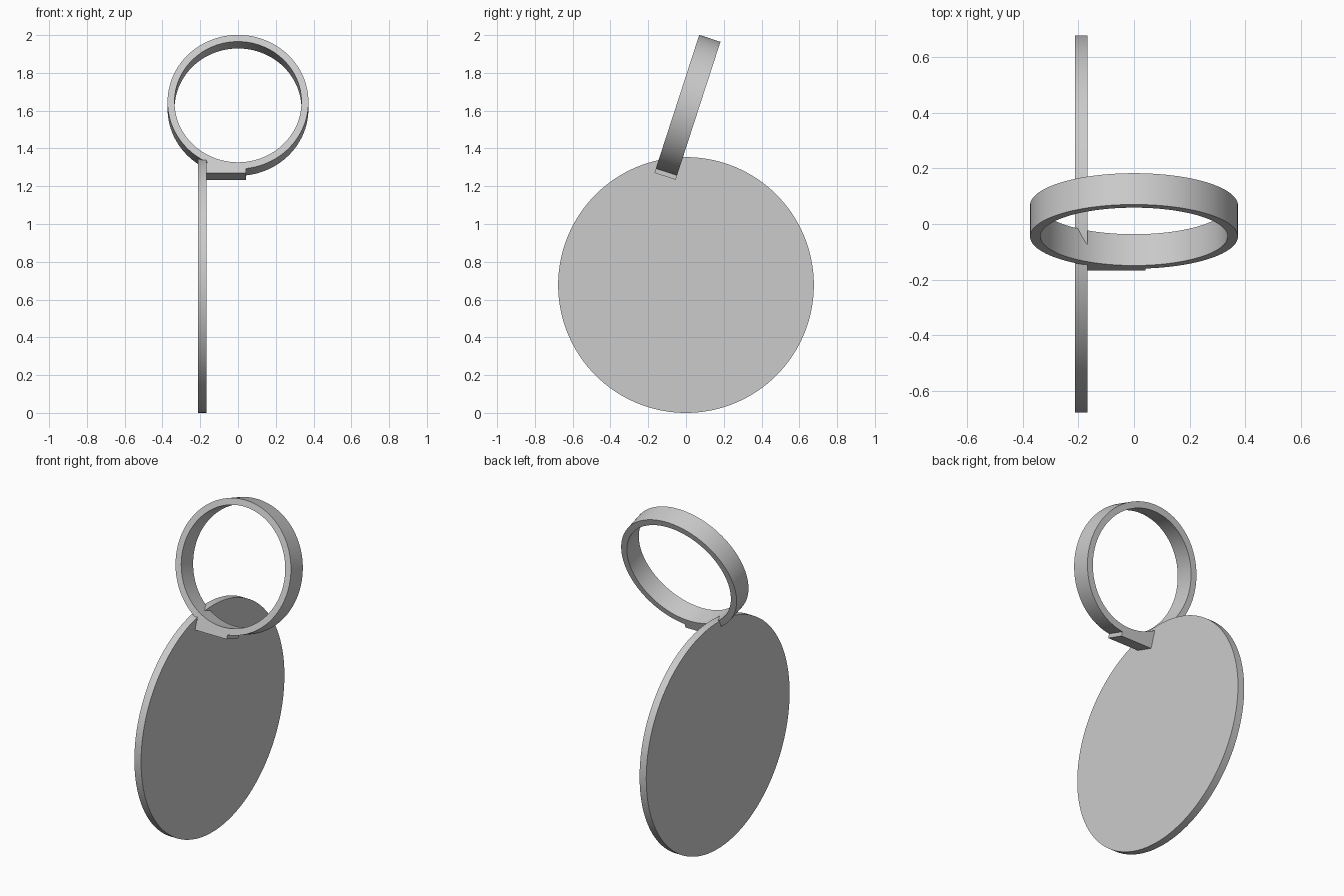
import bpy, bmesh, math
from mathutils import Matrix

cube = bpy.data.objects.get("Cube")
if cube:
    bpy.data.objects.remove(cube, do_unlink=True)

grey = bpy.data.materials.new("plain grey")
grey.use_nodes = True
COLOUR = (0.6, 0.6, 0.6, 1)
grey.diffuse_color = COLOUR
grey.node_tree.nodes["Principled BSDF"].inputs["Base Color"].default_value = COLOUR


def add_object(name, bm, matrix):
    bmesh.ops.recalc_face_normals(bm, faces=bm.faces)
    mesh = bpy.data.meshes.new(name)
    bm.to_mesh(mesh)
    bm.free()
    mesh.materials.append(grey)
    obj = bpy.data.objects.new(name, mesh)
    bpy.context.collection.objects.link(obj)
    obj.matrix_world = matrix
    bpy.ops.object.select_all(action='DESELECT')
    obj.select_set(True)
    bpy.context.view_layer.objects.active = obj
    bpy.ops.object.shade_smooth_by_angle(angle=math.radians(30))
    return obj


# Upright disc, its axis along x
radius, thickness = 0.677, 0.044
bm = bmesh.new()
bmesh.ops.create_cone(bm, cap_ends=True, segments=128, radius1=radius,
                      radius2=radius, depth=thickness)
add_object("disc", bm, Matrix.Translation((-0.189, 0, radius))
           @ Matrix.Rotation(math.pi / 2, 4, 'Y'))

# Shared frame of the ring and its mount, leaning back
tilt = Matrix.Translation((0, 0.011, 1.628)) @ Matrix.Rotation(math.radians(-18), 4, 'X')
outer, inner, half_width = 0.373, 0.336, 0.059

# Ring: rectangular section spun around the y axis
bm = bmesh.new()
section = [(inner, -half_width), (outer, -half_width),
           (outer, half_width), (inner, half_width)]
verts = [bm.verts.new((r, y, 0)) for r, y in section]
edges = [bm.edges.new((verts[i], verts[(i + 1) % 4])) for i in range(4)]
bmesh.ops.spin(bm, geom=verts + edges, cent=(0, 0, 0), axis=(0, 1, 0),
               angle=math.tau, steps=128, use_duplicate=False)
bmesh.ops.remove_doubles(bm, verts=bm.verts, dist=0.0001)
add_object("ring", bm, tilt)

# Mount block joining the ring to the disc
left, right, bottom, top = -0.19, 0.042, -0.395, -0.337
bm = bmesh.new()
bmesh.ops.create_cube(bm, size=1)
bmesh.ops.scale(bm, verts=bm.verts, vec=(right - left, 2 * half_width, top - bottom))
bmesh.ops.translate(bm, verts=bm.verts,
                    vec=((left + right) / 2, 0, (top + bottom) / 2))
add_object("mount_block", bm, tilt)
